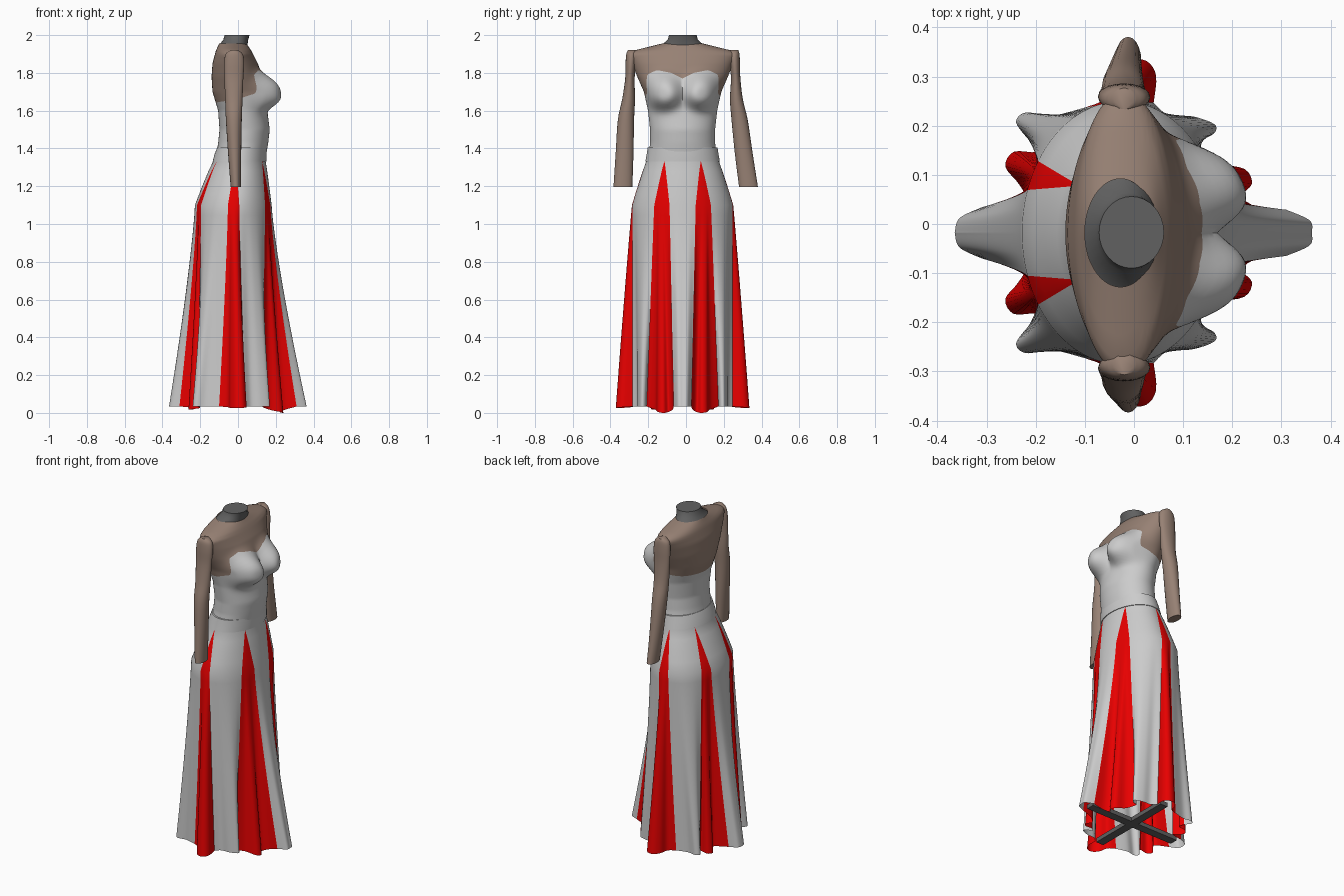
import bpy, bmesh, math
from mathutils import Vector

if "Cube" in bpy.data.objects:
    bpy.data.objects.remove(bpy.data.objects["Cube"])

CY = -0.018  # symmetry plane of the body
D = math.radians


def mat(name, col):
    m = bpy.data.materials.new(name)
    m.diffuse_color = (*col, 1)
    m.use_nodes = True
    m.node_tree.nodes["Principled BSDF"].inputs["Base Color"].default_value = m.diffuse_color
    return m


RED = mat("red_cloth", (0.8, 0.0, 0.0))
TAN = mat("tan_mesh", (0.31, 0.22, 0.175))
DARK = mat("dark_stand", (0.12, 0.12, 0.12))


def finish(name, bm, m=None, angle=40):
    bmesh.ops.remove_doubles(bm, verts=bm.verts, dist=0.0003)
    me = bpy.data.meshes.new(name)
    bm.to_mesh(me)
    bm.free()
    ob = bpy.data.objects.new(name, me)
    bpy.context.collection.objects.link(ob)
    if m:
        me.materials.append(m)
    bpy.ops.object.select_all(action='DESELECT')
    ob.select_set(True)
    bpy.context.view_layer.objects.active = ob
    bpy.ops.object.shade_smooth_by_angle(angle=D(angle))
    return ob


def grid(bm, rows, flip=False):
    """Skin a list of point rows, listed top to bottom."""
    vs = [[bm.verts.new(p) for p in r] for r in rows]
    for a, b in zip(vs, vs[1:]):
        for i in range(len(a) - 1):
            f = [a[i], b[i], b[i + 1], a[i + 1]]
            bm.faces.new(f[::-1] if flip else f)
    return vs


def spline(pts, u):
    """Catmull-Rom through pts, u in 0..1."""
    f = u * (len(pts) - 1)
    i = min(int(f), len(pts) - 2)
    t = f - i
    g = lambda k: Vector(pts[max(0, min(len(pts) - 1, k))])
    p0, p1, p2, p3 = g(i - 1), g(i), g(i + 1), g(i + 2)
    return 0.5 * (2 * p1 + (p2 - p0) * t + (2 * p0 - 5 * p1 + 4 * p2 - p3) * t * t
                  + (3 * p1 - p0 - 3 * p2 + p3) * t ** 3)


def lookup(tab, k):
    """Linear lookup in rows sorted by their first value."""
    for a, b in zip(tab, tab[1:]):
        if k <= b[0] + 1e-6:
            t = (k - a[0]) / (b[0] - a[0])
            return [p + (q - p) * t for p, q in zip(a, b)][1:]
    return tab[-1][1:]


# Torso: z -> back x, front x, half width
BODY = [(1.36, -.115, .148, .18), (1.43, -.105, .16, .172), (1.5, -.098, .168, .172), (1.6, -.105, .155, .183),
        (1.7, -.135, .145, .205), (1.78, -.14, .13, .24), (1.85, -.135, .105, .268),
        (1.9, -.122, .08, .29), (1.918, -.117, .07, .26), (1.955, -.10, .045, .11)]
# Sweetheart neckline: angle from the front -> z
NECKLINE = [(0, 1.77), (14, 1.80), (32, 1.815), (50, 1.79), (68, 1.69), (90, 1.665), (130, 1.65), (180, 1.64)]


def body_point(th, z):
    x0, x1, w = lookup(BODY, z)
    c, s = math.cos(th), math.sin(th)
    x = (x0 + x1) / 2 + (x1 - x0) / 2 * c
    y = w * s
    if c > 0:  # bust
        dz = (z - 1.69) / (0.078 if z < 1.69 else 0.098)
        r2 = ((abs(y) - 0.102) / 0.092) ** 2 + dz * dz
        x += 0.094 * math.exp(-r2 ** 1.6) * min(1, c * 2)
    return Vector((x, y + CY, z))


def neckline(th):
    return lookup(NECKLINE, abs((math.degrees(th) + 180) % 360 - 180))[0]


angs = [2 * math.pi * i / 128 for i in range(129)]
bm = bmesh.new()
grid(bm, [[body_point(t, neckline(t) + (1.36 - neckline(t)) * k / 30) for t in angs] for k in range(31)])
finish("bodice", bm, angle=75)
bm = bmesh.new()
grid(bm, [[body_point(t, 1.955 + (neckline(t) - 1.955) * k / 24) for t in angs] for k in range(25)])
finish("upper_bodice", bm, TAN, 75)


def tube(name, rings, m, n=32, caps=(False, False), angle=40):
    """Elliptical rings (cx, cy, z, rx, ry), top to bottom."""
    bm = bmesh.new()
    A = [2 * math.pi * i / n for i in range(n + 1)]
    vs = grid(bm, [[(cx + rx * math.cos(t), cy + ry * math.sin(t), z) for t in A]
                   for cx, cy, z, rx, ry in rings])
    if caps[0]:
        bm.faces.new(vs[0][:-1])
    if caps[1]:
        bm.faces.new(vs[-1][:-1][::-1])
    return finish(name, bm, m, angle)


# Neck stub of the dress form
tube("neck", [(-.005, -.017, 2.0, .066, .073), (-.012, -.017, 1.975, .066, .08),
              (-.026, -.018, 1.945, .076, .115)], DARK, caps=(True, False))

# Sleeves, hanging slightly outward
for name, ys in (("left_sleeve", (.255, .255, .258, .263, .267, .284, .305, .331)),
                 ("right_sleeve", (-.285, -.288, -.292, -.297, -.304, -.318, -.325, -.334))):
    zs = (1.92, 1.90, 1.85, 1.77, 1.66, 1.55, 1.38, 1.195)
    cx = (-.02, -.02, -.02, -.022, -.022, -.022, -.018, -.012)
    rx = (.02, .045, .053, .05, .046, .042, .035, .027)
    ry = (.022, .028, .028, .025, .034, .043, .047, .05)
    ring = list(zip(cx, ys, zs, rx, ry))
    fine = [spline(ring, i / 28) for i in range(29)]
    tube(name, fine, TAN, 20, (True, True), 50)

# Waistband, following the taper of the waist
tube("waistband", [(.024, CY, 1.405, .128, .17), (.021, CY, 1.405, .131, .185), (.014, CY, 1.37, .138, .190),
                   (.008, CY, 1.332, .142, .197), (.008, CY, 1.331, .136, .188)], None, 64)

# Skirt gores of one half: red?, waist angles, hip angles, hem dip, hem points
GORES = [
    (0, (0, 30), (0, 15), 0, [(.362, 0), (.358, .025), (.31, .047)]),
    (1, (30, 30), (15, 34), .035, [(.31, .047), (.25, .053), (.22, .075), (.24, .10), (.225, .13), (.165, .145), (.125, .19)]),
    (0, (30, 98), (34, 81), 0, [(.125, .19), (.16, .20), (.165, .22), (.12, .237), (.07, .24), (.04, .265)]),
    (1, (98, 98), (81, 98), .01, [(.04, .265), (.045, .32), (.025, .35), (-.01, .35), (-.04, .32), (-.055, .275), (-.10, .255)]),
    (0, (98, 150), (98, 147), 0, [(-.10, .255), (-.17, .238), (-.22, .245), (-.24, .225), (-.215, .19)]),
    (1, (150, 150), (147, 161), .018, [(-.215, .19), (-.20, .165), (-.245, .165), (-.262, .135), (-.235, .10), (-.23, .075), (-.31, .052)]),
    (0, (150, 180), (161, 180), 0, [(-.31, .052), (-.355, .03), (-.365, 0)]),
]


def skirt_point(g, u, z):
    red, wa, ha, dip, hem = g
    a = D(wa[0] + (wa[1] - wa[0]) * u)
    h = D(ha[0] + (ha[1] - ha[0]) * u)
    waist = Vector((.008 + .138 * math.cos(a), .192 * math.sin(a)))
    hip = Vector((-.025 + .203 * math.cos(h), .268 * math.sin(h)))
    if z >= 1.1:
        t = min(1, max(0, (1.335 - z) / .235))
        p = waist.lerp(hip, t ** 0.9)
    else:
        t = (1.1 - z) / 1.065
        end = spline(hem, u)
        p = Vector((hip.x + (end.x - hip.x) * t ** 1.25, hip.y + (end.y - hip.y) * t ** 0.95))
        z -= dip * math.sin(math.pi * u) * t ** 3
    return p, z


zs = [1.345, 1.335, 1.28, 1.22, 1.16, 1.1] + [1.1 - 1.065 * k / 20 for k in range(1, 21)]
for red, name, m in ((0, "skirt_panels", None), (1, "skirt_godets", RED)):
    bm = bmesh.new()
    for g in GORES:
        if g[0] != red:
            continue
        for s in (1, -1):
            rows = []
            for z in zs[red:]:
                pts = [skirt_point(g, i / 24, z) for i in range(25)]
                rows.append([(p.x, CY + s * p.y, zz) for p, zz in pts])
            grid(bm, rows, s < 0)
    bmesh.ops.dissolve_degenerate(bm, edges=bm.edges, dist=0.0003)
    finish(name, bm, m, 60)

# Crossed feet of the stand under the skirt
for name, size in (("stand_foot_long", (.60, .05, .025)), ("stand_foot_cross", (.05, .55, .025))):
    bm = bmesh.new()
    bmesh.ops.create_cube(bm, size=1)
    for v in bm.verts:
        v.co = Vector((v.co.x * size[0], v.co.y * size[1] + CY, v.co.z * size[2] + .052))
    finish(name, bm, DARK)
